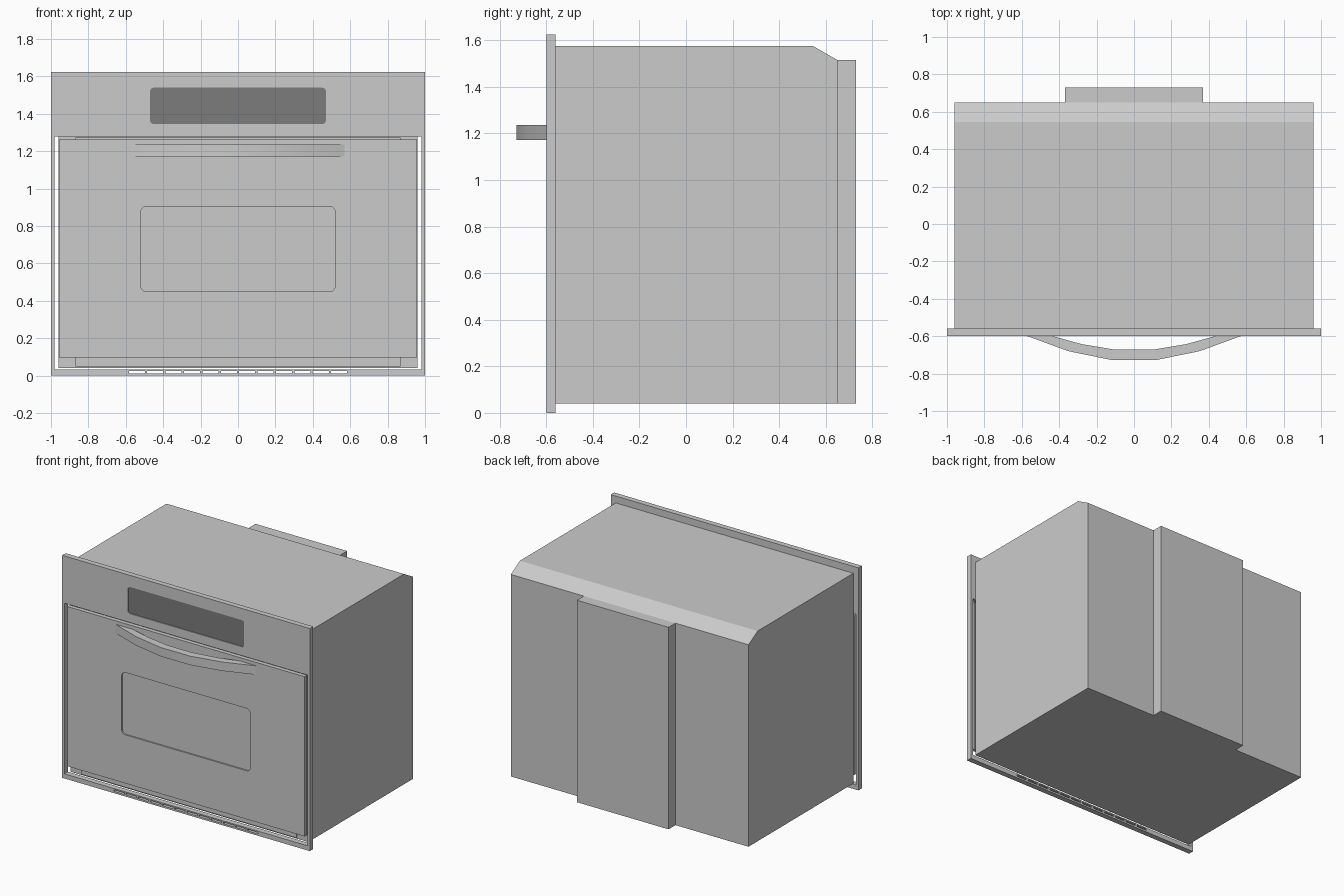
import bpy, bmesh, math
from mathutils import Vector

if "Cube" in bpy.data.objects:
    bpy.data.objects.remove(bpy.data.objects["Cube"])


def material(name, v):
    m = bpy.data.materials.new(name)
    m.diffuse_color = (v, v, v, 1)
    m.use_nodes = True
    m.node_tree.nodes["Principled BSDF"].inputs["Base Color"].default_value = m.diffuse_color
    return m


DARK = material("dark_grey", 0.55)
DISPLAY = material("display_grey", 0.2)


def prism(name, pts, axis, a, b, mat=None):
    """Extrude a 2D profile along an axis from a to b."""
    bm = bmesh.new()
    put = {"x": lambda p: (a, p[0], p[1]), "z": lambda p: (p[0], p[1], a)}[axis]
    face = bm.faces.new([bm.verts.new(put(p)) for p in pts])
    ext = bmesh.ops.extrude_face_region(bm, geom=[face])["geom"]
    move = Vector((b - a, 0, 0)) if axis == "x" else Vector((0, 0, b - a))
    bmesh.ops.translate(bm, vec=move, verts=[g for g in ext if isinstance(g, bmesh.types.BMVert)])
    bmesh.ops.recalc_face_normals(bm, faces=bm.faces)
    me = bpy.data.meshes.new(name)
    bm.to_mesh(me)
    bm.free()
    ob = bpy.data.objects.new(name, me)
    bpy.context.collection.objects.link(ob)
    if mat:
        me.materials.append(mat)
    return ob


def rect(x0, x1, z0, z1, r=0.0, steps=4):
    """Rectangle outline with optional rounded corners."""
    if r == 0:
        return [(x0, z0), (x1, z0), (x1, z1), (x0, z1)]
    pts = []
    corners = [(x1 - r, z1 - r), (x0 + r, z1 - r), (x0 + r, z0 + r), (x1 - r, z0 + r)]
    for i, (cx, cz) in enumerate(corners):
        for k in range(steps + 1):
            t = math.pi / 2 * (i + k / steps)
            pts.append((cx + r * math.cos(t), cz + r * math.sin(t)))
    return pts


def plate(name, loops, y0, y1, mat=None):
    """Upright plate: first loop is the outline, the others are holes."""
    cu = bpy.data.curves.new(name, "CURVE")
    cu.dimensions, cu.fill_mode, cu.extrude = "2D", "BOTH", (y1 - y0) / 2
    for pts in loops:
        s = cu.splines.new("POLY")
        s.points.add(len(pts) - 1)
        for p, (x, z) in zip(s.points, pts):
            p.co = (x, z, 0, 1)
        s.use_cyclic_u = True
    tmp = bpy.data.objects.new(name + "_outline", cu)
    bpy.context.collection.objects.link(tmp)
    bpy.context.view_layer.update()
    dg = bpy.context.evaluated_depsgraph_get()
    me = bpy.data.meshes.new_from_object(tmp.evaluated_get(dg))
    bpy.data.objects.remove(tmp)
    me.name = name
    bm = bmesh.new()
    bm.from_mesh(me)
    bmesh.ops.remove_doubles(bm, verts=bm.verts, dist=1e-5)
    for v in bm.verts:
        x, z, d = v.co
        v.co = (x, (y0 + y1) / 2 - d, z)
    bmesh.ops.recalc_face_normals(bm, faces=bm.faces)
    for f in bm.faces:
        f.smooth = False
    bm.to_mesh(me)
    bm.free()
    me.materials.clear()
    if mat:
        me.materials.append(mat)
    ob = bpy.data.objects.new(name, me)
    bpy.context.collection.objects.link(ob)
    return ob


# Cabinet with chamfered rear top edge, and the rear duct
prism("oven_body", [(-0.56, 0.04), (0.65, 0.04), (0.65, 1.515), (0.545, 1.575), (-0.56, 1.575)],
      "x", -0.96, 0.96, DARK)
prism("rear_duct", [(0.65, 0.04), (0.73, 0.04), (0.73, 1.515), (0.65, 1.515)],
      "x", -0.37, 0.37, DARK)

# Front frame: door opening, display hole and a row of vent slots
display = rect(-0.47, 0.47, 1.345, 1.54, 0.02)
vents = []
for i in range(12):
    c = (i - 5.5) * 0.0983
    vents.append(rect(c - 0.043, c + 0.043, 0.013, 0.025))
plate("front_frame", [rect(-1, 1, 0, 1.625), rect(-0.982, 0.982, 0.034, 1.28), display] + vents,
      -0.60, -0.56)
plate("display_panel", [display], -0.594, -0.565, DISPLAY)

# Door with recessed window, and the backing panel behind it
window = rect(-0.52, 0.52, 0.45, 0.905, 0.03)
plate("door", [rect(-0.958, 0.958, 0.096, 1.262), window], -0.60, -0.57)
plate("door_window", [window], -0.59, -0.572, DARK)
plate("door_backing", [rect(-0.87, 0.87, 0.05, 1.273)], -0.57, -0.56, DARK)

# Bowed handle
outer = [(0.12, -0.727), (0.35, -0.68), (0.575, -0.598)]
inner = [(0.44, -0.598), (0.28, -0.642), (0.10, -0.672)]
half = outer + inner
handle = prism("door_handle", half + [(-x, y) for x, y in reversed(half)], "z", 1.172, 1.237)
bpy.ops.object.select_all(action="DESELECT")
handle.select_set(True)
bpy.context.view_layer.objects.active = handle
bpy.ops.object.shade_smooth_by_angle(angle=math.radians(30))
